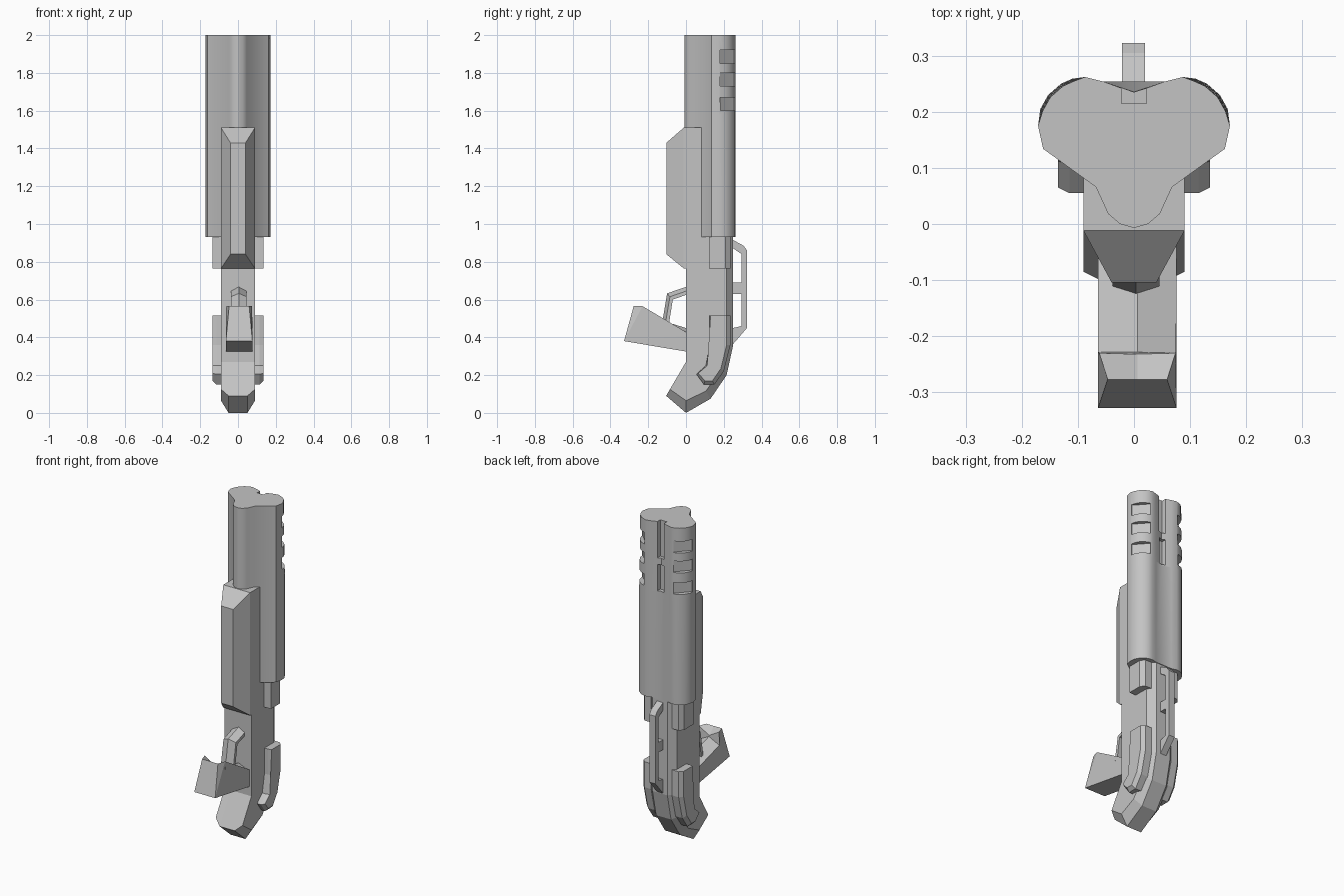
import bpy, bmesh, math
from mathutils import Matrix, Vector

if "Cube" in bpy.data.objects:
    bpy.data.objects.remove(bpy.data.objects["Cube"])

grey = bpy.data.materials.new("plain grey")
grey.use_nodes = True
COLOUR = (0.55, 0.55, 0.55, 1)
grey.diffuse_color = COLOUR
grey.node_tree.nodes["Principled BSDF"].inputs["Base Color"].default_value = COLOUR


def finish(name, bm):
    bmesh.ops.recalc_face_normals(bm, faces=bm.faces)
    me = bpy.data.meshes.new(name)
    bm.to_mesh(me)
    bm.free()
    me.materials.append(grey)
    ob = bpy.data.objects.new(name, me)
    bpy.context.collection.objects.link(ob)
    return ob


def loft(name, rings):
    """Skin a list of matching 3D rings and cap both ends."""
    bm = bmesh.new()
    vs = [[bm.verts.new(p) for p in r] for r in rings]
    n = len(rings[0])
    for a, b in zip(vs, vs[1:]):
        for i in range(n):
            j = (i + 1) % n
            bm.faces.new((a[i], a[j], b[j], b[i]))
    caps = [bm.faces.new(vs[0]), bm.faces.new(vs[-1])]
    bmesh.ops.triangulate(bm, faces=caps)
    return finish(name, bm)


def side_ring(x, pts):
    return [(x, y, z) for y, z in pts]


def prism(name, pts, x0, x1):
    return loft(name, [side_ring(x0, pts), side_ring(x1, pts)])


# Twin barrel shroud: heart-shaped section, groove filled towards the bottom
half = [(0.025, 0.0), (0.046, 0.018), (0.068, 0.066), (0.162, 0.134), (0.171, 0.175),
        (0.167, 0.205), (0.153, 0.23), (0.13, 0.25), (0.11, 0.259), (0.087, 0.262), (0.055, 0.254)]


def heart(z, groove, inset=0.0):
    h = [(x - inset * (y > 0.19 and x > 0.1), y - inset * (y > 0.19 and x > 0.1)) for x, y in half]
    ring = [(0, -0.007)] + h + [(0, groove)] + [(-x, y) for x, y in reversed(h)]
    return [(x, y, z) for x, y in ring]


barrels = loft("barrels", [heart(0.93, 0.254), heart(1.57, 0.236), heart(2.0, 0.234, 0.004)])


# Cutters for the side vents and the sighting channel
def add_box(bm, centre, size, angle=0):
    m = Matrix.Translation(Vector(centre)) @ Matrix.Rotation(angle, 4, 'Z') @ Matrix.Diagonal((*size, 1))
    bmesh.ops.create_cube(bm, size=1, matrix=m)


bm = bmesh.new()
for z in (1.635, 1.765, 1.885):
    for s in (-1, 1):
        add_box(bm, (s * 0.162, 0.246, z), (0.09, 0.106, 0.07), s * math.radians(42))
for z0, z1 in ((1.58, 1.74), (1.78, 2.05)):
    add_box(bm, (0, 0.265, (z0 + z1) / 2), (0.044, 0.1, z1 - z0))
cutter = finish("vent_cutter", bm)
cutter.hide_render = True
cutter.hide_viewport = True
cut = barrels.modifiers.new("vents", 'BOOLEAN')
cut.object = cutter
cut.solver = 'EXACT'
bpy.context.view_layer.objects.active = barrels
bpy.ops.object.select_all(action='DESELECT')
barrels.select_set(True)
bpy.ops.object.modifier_apply(modifier="vents")
bpy.data.objects.remove(cutter)
bpy.ops.object.shade_smooth_by_angle(angle=math.radians(30))

# Receiver and stock, with chamfered rear and lower edges
core = [(0, 1.0), (0, 0.27), (-0.105, 0.09), (0, 0.0), (0.13, 0.075), (0.215, 0.2), (0.25, 0.36), (0.25, 1.0)]
flank = [(0, 1.0), (0, 0.27), (-0.085, 0.125), (0, 0.065), (0.105, 0.115), (0.18, 0.22), (0.215, 0.365), (0.215, 1.0)]
loft("receiver", [side_ring(-0.09, flank), side_ring(-0.05, core),
                  side_ring(0.05, core), side_ring(0.09, flank)])

# Pump grip: tapered front on a straight block


def front_rect(w, y, z0, z1):
    return [(-w, y, z0), (w, y, z0), (w, y, z1), (-w, y, z1)]


loft("pump_grip", [front_rect(0.04, -0.104, 0.84, 1.43), front_rect(0.09, -0.012, 0.765, 1.51),
                   front_rect(0.09, 0.09, 0.765, 1.51)])

# Raised side plates: stock guards and short tabs under the shroud
guard = [(0.125, 0.515), (0.235, 0.515), (0.235, 0.36), (0.2, 0.22), (0.15, 0.15),
         (0.095, 0.15), (0.055, 0.205), (0.105, 0.25), (0.125, 0.36)]
guard_top = [(0.13, 0.515), (0.215, 0.515), (0.215, 0.36), (0.185, 0.235), (0.14, 0.17),
             (0.1, 0.17), (0.065, 0.21), (0.112, 0.25), (0.13, 0.36)]
tab = [(0.122, 0.765), (0.235, 0.765), (0.235, 0.96), (0.122, 0.96)]
tab_top = [(0.122, 0.765), (0.21, 0.765), (0.21, 0.96), (0.122, 0.96)]
for s, side in ((1, "left"), (-1, "right")):
    for name, base, top in (("stock_guard", guard, guard_top), ("shroud_tab", tab, tab_top)):
        loft(f"{name}_{side}", [side_ring(s * 0.07, base), side_ring(s * 0.115, base), side_ring(s * 0.135, top)])

# Rear carrying rail
rail_parts = {
    "rail_bar": [(0.295, 0.455), (0.323, 0.45), (0.323, 0.86), (0.295, 0.84)],
    "rail_upper_arm": [(0.23, 0.885), (0.295, 0.84), (0.323, 0.86), (0.305, 0.885), (0.25, 0.915), (0.23, 0.92)],
    "rail_middle_arm": [(0.23, 0.63), (0.3, 0.63), (0.3, 0.69), (0.23, 0.69)],
    "rail_lower_arm": [(0.23, 0.355), (0.25, 0.365), (0.323, 0.45), (0.295, 0.46), (0.23, 0.445)],
}
for name, pts in rail_parts.items():
    prism(name, pts, -0.021, 0.02)

# Hand grip with a ridged top and a flared end
edge = [(0.03, 0.32), (0.03, 0.41), (-0.228, 0.485), (-0.23, 0.565), (-0.277, 0.565), (-0.328, 0.38)]
ridge = [(0.03, 0.32), (0.03, 0.44), (-0.228, 0.52), (-0.232, 0.525), (-0.277, 0.565), (-0.328, 0.38)]


def grip_ring(s):
    widths = (0.07, 0.07, 0.07, 0.068, 0.053, 0.07)
    return [(0.006 + s * w, y, z) for w, (y, z) in zip(widths, edge if s else ridge)]


loft("hand_grip", [grip_ring(-1), grip_ring(0), grip_ring(1)])

# Guard strut above the hand grip, with a peaked front
strut_edge = [(0.03, 0.655), (-0.085, 0.615), (-0.115, 0.44), (-0.095, 0.44), (-0.07, 0.6), (0.03, 0.635)]
strut_peak = [(0.03, 0.677), (-0.1, 0.633), (-0.132, 0.44), (-0.095, 0.44), (-0.07, 0.6), (0.03, 0.635)]
loft("guard_strut", [side_ring(-0.038, strut_edge), side_ring(0.004, strut_peak), side_ring(0.045, strut_edge)])
